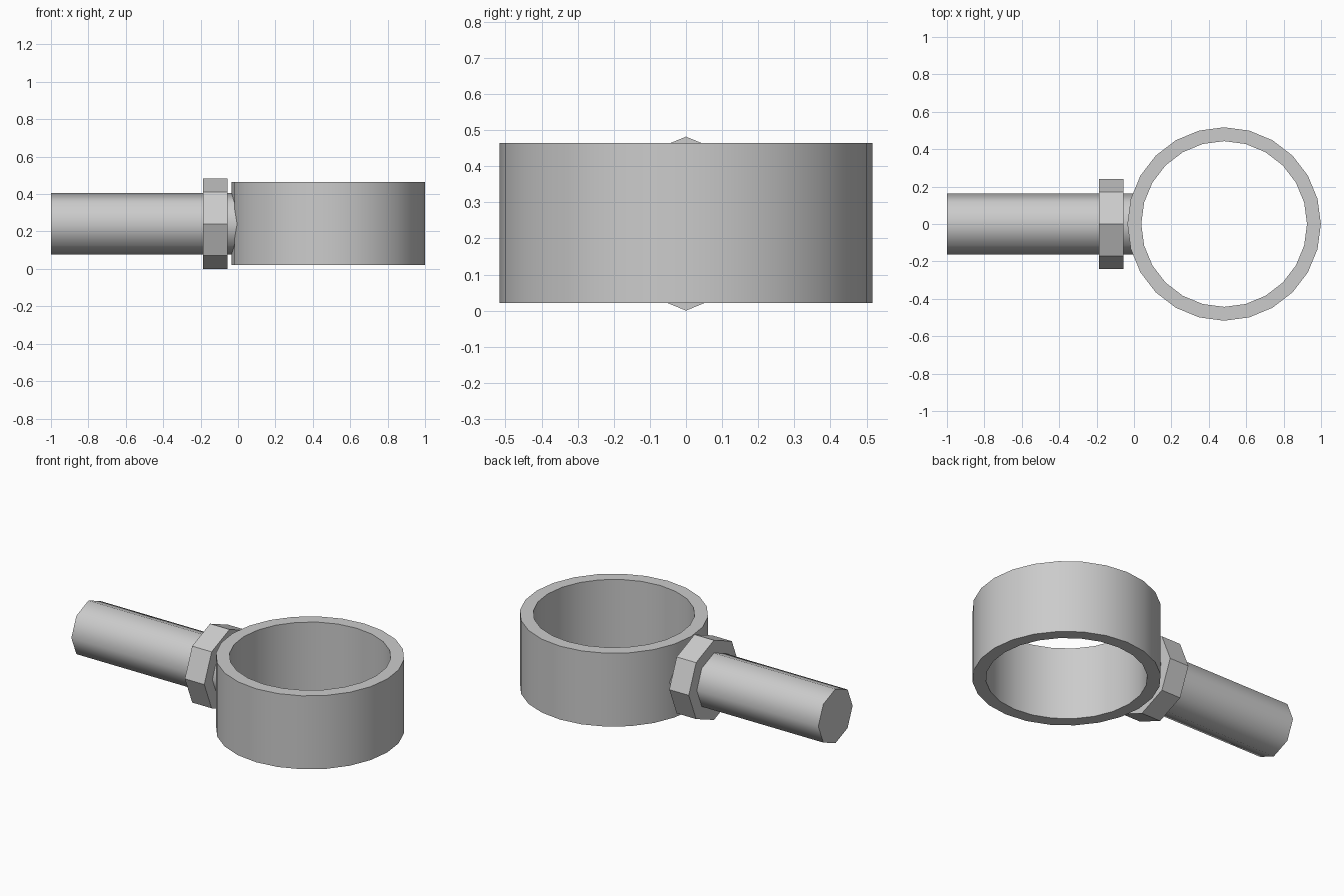
import bpy, bmesh
from math import radians, cos, sin, tau

if "Cube" in bpy.data.objects:
    bpy.data.objects.remove(bpy.data.objects["Cube"])

AXIS_Z = 0.241


def finish(name, bm, smooth_angle=None):
    bmesh.ops.recalc_face_normals(bm, faces=bm.faces)
    mesh = bpy.data.meshes.new(name)
    bm.to_mesh(mesh)
    bm.free()
    obj = bpy.data.objects.new(name, mesh)
    bpy.context.collection.objects.link(obj)
    if smooth_angle:
        bpy.ops.object.select_all(action='DESELECT')
        obj.select_set(True)
        bpy.context.view_layer.objects.active = obj
        bpy.ops.object.shade_smooth_by_angle(angle=radians(smooth_angle))
    return obj


def x_prism(name, radius, x0, x1, smooth_angle=None):
    """Eight-sided bar along x with a corner pointing up."""
    bm = bmesh.new()
    ends = [[bm.verts.new((x, radius * cos(tau * i / 8), AXIS_Z + radius * sin(tau * i / 8)))
             for i in range(8)] for x in (x0, x1)]
    for end in ends:
        bm.faces.new(end)
    for i in range(8):
        j = (i + 1) % 8
        bm.faces.new((ends[0][i], ends[0][j], ends[1][j], ends[1][i]))
    return finish(name, bm, smooth_angle)


def ring(name, cx, outer, inner, z0, z1, sides=24):
    """Tube with a rectangular section swept around a vertical axis."""
    bm = bmesh.new()
    section = [(outer, z0), (outer, z1), (inner, z1), (inner, z0)]
    loops = [[bm.verts.new((cx + r * cos(tau * i / sides), r * sin(tau * i / sides), z))
              for r, z in section] for i in range(sides)]
    for i in range(sides):
        a, b = loops[i], loops[(i + 1) % sides]
        for k in range(4):
            m = (k + 1) % 4
            bm.faces.new((a[k], b[k], b[m], a[m]))
    return finish(name, bm, 40)


# Eye ring
ring("eye_ring", 0.482, 0.517, 0.443, 0.021, 0.465)
# Shank, ending inside the ring wall
x_prism("shank", 0.164, -1.0, 0.01, 50)
# Collar nut
x_prism("collar_nut", 0.241, -0.187, -0.057)
